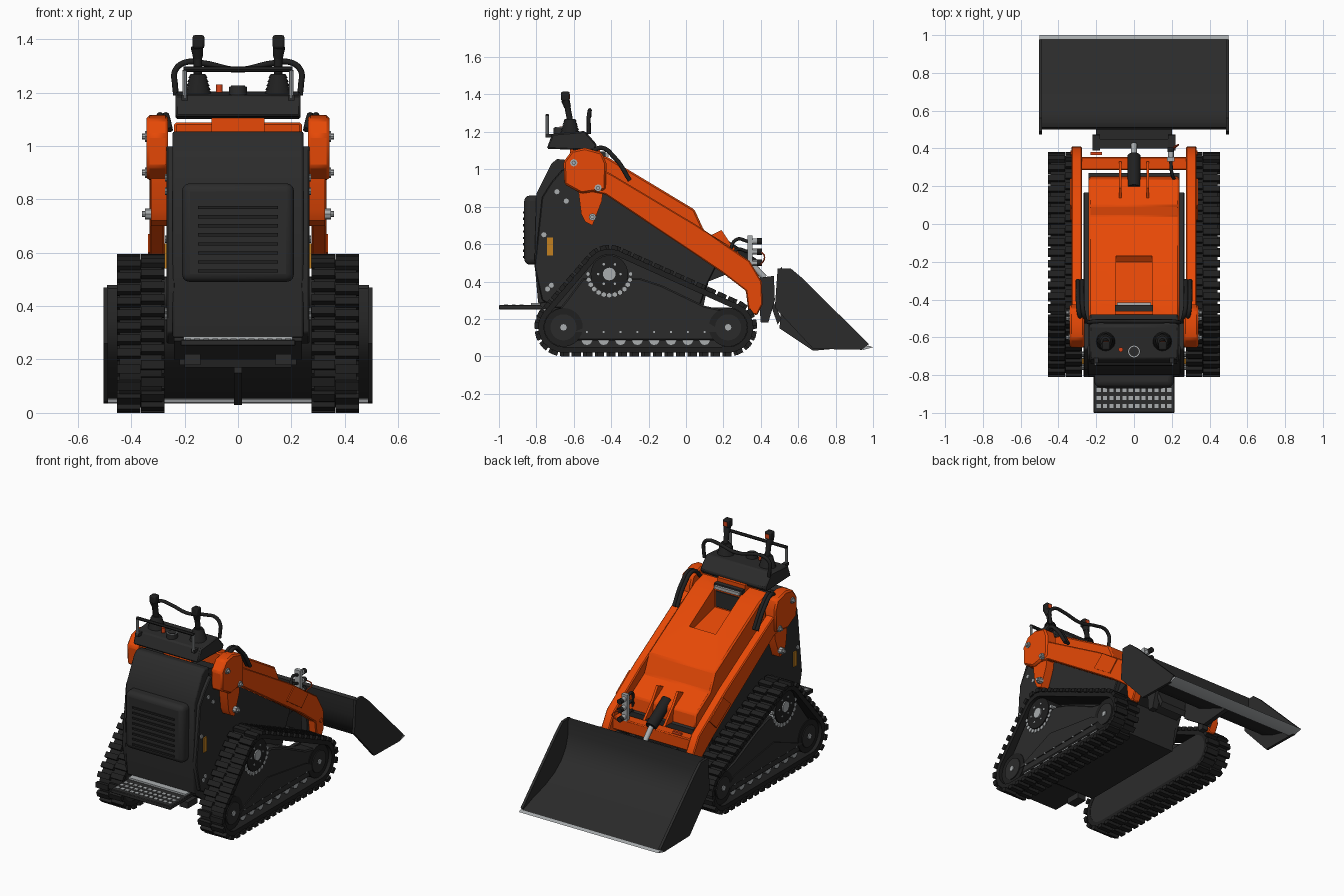
import bpy, bmesh, math
from mathutils import Vector, Matrix

cube = bpy.data.objects.get("Cube")
if cube:
    bpy.data.objects.remove(cube)

def material(name, rgb):
    m = bpy.data.materials.new(name)
    m.use_nodes = True
    m.diffuse_color = (*rgb, 1)
    m.node_tree.nodes["Principled BSDF"].inputs["Base Color"].default_value = (*rgb, 1)
    return m

ORANGE = material("orange paint", (0.8, 0.066, 0.002))
DARK = material("charcoal steel", (0.024, 0.024, 0.024))
RUBBER = material("black rubber", (0.014, 0.014, 0.014))
STEEL = material("light steel", (0.4, 0.42, 0.43))
AMBER = material("amber reflector", (0.55, 0.22, 0.015))
RED = material("red plastic", (0.7, 0.06, 0.01))
made = []

def finish(name, bm, mat, bevel=0, segs=1):
    bmesh.ops.recalc_face_normals(bm, faces=bm.faces)
    me = bpy.data.meshes.new(name)
    bm.to_mesh(me)
    bm.free()
    me.materials.append(mat)
    ob = bpy.data.objects.new(name, me)
    bpy.context.collection.objects.link(ob)
    if bevel:
        b = ob.modifiers.new("bevel", "BEVEL")
        b.width, b.segments, b.limit_method = bevel, segs, "ANGLE"
    made.append(ob)
    return ob

def prism(name, pts, x0, x1, mat, bevel=0, segs=1):
    """Side profile of (y, z) points pushed out along x."""
    bm = bmesh.new()
    f = bm.faces.new([bm.verts.new((x0, y, z)) for y, z in pts])
    top = bmesh.ops.extrude_face_region(bm, geom=[f])["geom"]
    bmesh.ops.translate(bm, vec=(x1 - x0, 0, 0), verts=[v for v in top if isinstance(v, bmesh.types.BMVert)])
    return finish(name, bm, mat, bevel, segs)

def box(name, x, y, z, mat, bevel=0, segs=1):
    return prism(name, [(y[0], z[0]), (y[1], z[0]), (y[1], z[1]), (y[0], z[1])], x[0], x[1], mat, bevel, segs)

def add_cyl(bm, a, b, r, r2=None, n=20):
    a, b = Vector(a), Vector(b)
    m = Matrix.Translation((a + b) / 2) @ (b - a).to_track_quat("Z", "Y").to_matrix().to_4x4()
    bmesh.ops.create_cone(bm, cap_ends=True, segments=n, radius1=r, radius2=r if r2 is None else r2,
                          depth=(b - a).length, matrix=m)

def cyl(name, a, b, r, mat, r2=None, n=20):
    bm = bmesh.new()
    add_cyl(bm, a, b, r, r2, n)
    return finish(name, bm, mat)

def tube(name, pts, r, mat):
    cu = bpy.data.curves.new(name, "CURVE")
    cu.dimensions, cu.bevel_depth, cu.bevel_resolution, cu.resolution_u = "3D", r, 2, 6
    cu.use_fill_caps = True
    sp = cu.splines.new("BEZIER")
    sp.bezier_points.add(len(pts) - 1)
    for p, co in zip(sp.bezier_points, pts):
        p.co = co
        p.handle_left_type = p.handle_right_type = "AUTO"
    cu.materials.append(mat)
    bpy.context.collection.objects.link(bpy.data.objects.new(name, cu))

# Main body, operator panel and its padded cushion
prism("body", [(-.78, .27), (-.79, .86), (-.66, 1.04), (-.54, 1.02), (-.5, .88), (0, .56), (.27, .5), (.27, .46),
               (.12, .4), (.08, .2), (-.68, .2)], -.24, .24, DARK)
prism("operator_panel", [(-.79, .28), (-.81, .5), (-.8, .87), (-.72, 1.03), (-.69, 1.055), (-.64, 1.05), (-.7, .3)],
      -.245, .245, DARK, .008, 2)
box("back_cushion", (-.21, .21), (-.865, -.76), (.49, .86), DARK, .03, 3)
for i in range(8):
    z = .525 + i * .034
    box("cushion_rib", (-.15, .15), (-.872, -.86), (z, z + .012), RUBBER)
box("panel_sill", (-.205, .205), (-.83, -.78), (.27, .286), STEEL)

# Standing platform with a grid of grip pads
box("platform", (-.215, .215), (-1, -.74), (.25, .275), DARK, .004)
bm = bmesh.new()
for row in range(3):
    for col in range(12):
        pos = Matrix.Translation((-.187 + col * .034, -.963 + row * .042, .276))
        bmesh.ops.create_cube(bm, size=1, matrix=pos @ Matrix.Diagonal((.022, .02, .004, 1)))
finish("platform_pads", bm, STEEL)

# Hood with a sunken centre
hood = prism("hood", [(-.52, 1.09), (-.42, 1.065), (.045, .785), (.095, .675), (.24, .585), (.255, .47), (.15, .45),
                      (-.5, .84)], -.24, .24, ORANGE, .009)
cutter = prism("hood_recess_cutter", [(-.43, .94), (-.43, 1.2), (-.15, 1.1), (-.17, .9), (-.2, .88)], -.095, .095, ORANGE)
cutter.hide_render = cutter.hide_viewport = True
cut = hood.modifiers.new("recess", "BOOLEAN")
cut.operation, cut.object = "DIFFERENCE", cutter
box("recess_vent", (-.085, .085), (-.435, -.422), (.95, 1.05), DARK)
box("hood_latch", (-.1, .1), (-.46, -.43), (1.065, 1.095), DARK)
box("latch_bar", (-.09, .09), (-.43, -.415), (1.065, 1.085), STEEL)
box("neck", (-.1, .1), (-.62, -.46), (1.02, 1.12), ORANGE)

# Control console, gauge and levers
prism("console", [(-.745, 1.11), (-.715, 1.19), (-.54, 1.205), (-.475, 1.13), (-.49, 1.1)], -.235, .235, DARK, .008)
cyl("gauge", (0, -.675, 1.19), (0, -.675, 1.221), .034, DARK)
cyl("gauge_ring", (0, -.675, 1.22), (0, -.675, 1.223), .032, STEEL)
cyl("gauge_face", (0, -.675, 1.221), (0, -.675, 1.226), .026, DARK)
cyl("stop_button", (-.07, -.665, 1.2), (-.07, -.665, 1.23), .012, RED)
for s in (1, -1):
    x = s * .15
    for i in range(5):
        cyl("lever_boot", (x, -.62, 1.195 + i * .015), (x, -.62, 1.21 + i * .015), .052 - i * .004, RUBBER, .043 - i * .004)
    cyl("lever_stem", (x, -.62, 1.26), (x, -.635, 1.34), .016, RUBBER)
    cyl("lever_grip", (x, -.632, 1.33), (x + s * .004, -.645, 1.37), .018, RUBBER, .023)
    box("lever_cap", (x - .02, x + .024), (-.668, -.622), (1.365, 1.415), RUBBER, .008, 2)
    box("lever_switch", (x - .011, x + .015), (-.625, -.619), (1.377, 1.403), RED)
    cyl("rail_post", (s * .2, -.742, 1.18), (s * .2, -.742, 1.285), .009, STEEL, n=10)
    box("post_foot", (s * .2 - .012, s * .2 + .012), (-.75, -.71), (1.17, 1.19), DARK)
cyl("front_rail", (-.205, -.742, 1.287), (.205, -.742, 1.287), .01, RUBBER, n=12)
hoop = [(.232, -.52, 1.19), (.236, -.52, 1.23), (.236, -.52, 1.28), (.2, -.515, 1.312), (.13, -.515, 1.31)]
tube("grab_hoop", [(-x, y, z) for x, y, z in hoop] + [(0, -.515, 1.285)] + hoop[::-1], .011, RUBBER)

# Track geometry: path hugging two idlers and a high sprocket
WHEELS = [Vector((-.655, .155)), Vector((.225, .155)), Vector((-.41, .44))]

def track_path(r, wheels=WHEELS, n=96):
    out = []
    for i in range(n):
        d = Vector((math.cos(math.tau * i / n), math.sin(math.tau * i / n)))
        out.append(max(wheels, key=lambda c: c.dot(d)) + d * r)
    return out

def band(name, x0, x1):
    bm = bmesh.new()
    loops = [[bm.verts.new((x, p.x, p.y)) for p in track_path(r)]
             for x, r in ((x0, .104), (x0, .135), (x1, .135), (x1, .104))]
    for k in range(4):
        a, b = loops[k], loops[(k + 1) % 4]
        for i in range(len(a)):
            j = (i + 1) % len(a)
            bm.faces.new((a[i], a[j], b[j], b[i]))
    finish(name, bm, RUBBER)

def lugs(name, s, count=46):
    bm = bmesh.new()
    pts = track_path(.143)
    segs = list(zip(pts, pts[1:] + pts[:1]))
    step = sum((b - a).length for a, b in segs) / count
    for half, x in enumerate((.319, .41)):
        walk = step * (.15 + .25 * half)
        for a, b in segs:
            length = (b - a).length
            while walk < length:
                p, t = a.lerp(b, walk / length), (b - a) / length
                rot = Matrix(((1, 0, 0), (0, t.x, -t.y), (0, t.y, t.x))).to_4x4()
                size = Matrix.Diagonal((.088, .034, .024, 1))
                bmesh.ops.create_cube(bm, size=1, matrix=Matrix.Translation((s * x, p.x, p.y)) @ rot @ size)
                walk += step
            walk -= length
    finish(name, bm, RUBBER)

def bolt(y, z, x0, x1, r=.014):
    cyl("bolt", (x0, y, z), (x1, y, z), r, STEEL, n=8)

ARM = [(-.6, .95), (-.45, 1.0), (-.4, .975), (.06, .7), (.34, .51), (.405, .4), (.41, .28), (.38, .22), (.335, .23),
       (.32, .35), (.19, .45), (-.43, .865), (-.55, .89)]
PIVOT = [(-.65, .92), (-.655, 1.04), (-.61, 1.1), (-.54, 1.115), (-.45, 1.09), (-.425, 1.03), (-.43, .89), (-.56, .87)]
TAB = [(-.58, .92), (-.56, .76), (-.54, .72), (-.5, .7), (-.45, .83), (-.44, .92)]
PLATE = [(-.77, .3), (-.81, .48), (-.77, .85), (-.72, .93), (-.66, 1.0), (-.45, .94), (.17, .5), (.12, .4), (.07, .26), (-.7, .26)]
FRAME = [(-.75, .16), (-.72, .1), (-.62, .085), (.19, .085), (.29, .1), (.32, .16), (.28, .23), (.1, .27),
         (-.13, .38), (-.25, .42), (-.55, .42), (-.64, .3)]

for s, side in ((1, "left"), (-1, "right")):
    # Tracks with frame, sprocket, idlers, rollers and inner guard
    band(side + "_track", s * .285, s * .443)
    lugs(side + "_track_lugs", s)
    prism(side + "_track_frame", FRAME, s * .31, s * .416, DARK, .008)
    prism(side + "_frame_rib", [(-.6, .13), (.2, .13), (.1, .19), (-.3, .25)], s * .414, s * .422, DARK)
    prism(side + "_inner_guard", track_path(.106, WHEELS[:2]), s * .287, s * .312, DARK)
    sy, sz = WHEELS[2]
    cyl(side + "_sprocket", (s * .29, sy, sz), (s * .424, sy, sz), .1, RUBBER, n=32)
    cyl(side + "_sprocket_hub", (s * .4, sy, sz), (s * .432, sy, sz), .034, STEEL)
    bm = bmesh.new()
    for i in range(24):
        a = math.tau * i / 24
        c, d = math.cos(a), math.sin(a)
        if d < .1:
            add_cyl(bm, (s * .35, sy + .114 * c, sz + .114 * d), (s * .42, sy + .114 * c, sz + .114 * d), .013, n=6)
        if i % 4 == 0:
            add_cyl(bm, (s * .4, sy + .06 * c, sz + .06 * d), (s * .429, sy + .06 * c, sz + .06 * d), .007, n=8)
    finish(side + "_sprocket_teeth", bm, STEEL)
    for w in WHEELS[:2]:
        cyl(side + "_idler", (s * .3, *w), (s * .42, *w), .103, RUBBER, n=32)
        cyl(side + "_idler_cap", (s * .41, *w), (s * .426, *w), .07, DARK, n=24)
        bolt(w.x, w.y, s * .42, s * .432, .018)
    for i in range(8):
        y = -.53 + i * .09
        cyl(side + "_roller", (s * .32, y, .088), (s * .41, y, .088), .03, STEEL, n=14)
        bolt(y, .13, s * .41, s * .424, .006)
    cyl(side + "_drive_axle", (s * .22, sy, sz), (s * .3, sy, sz), .07, DARK)

    # Body side plate, reflector and fasteners
    prism(side + "_side_plate", PLATE, s * .235, s * .268, DARK, .005)
    box(side + "_reflector", (s * .268, s * .276), (-.742, -.712), (.54, .635), AMBER)
    for y, z in ((-.69, .88), (-.64, .83), (-.76, .65), (-.74, .36), (-.72, .38)):
        bolt(y, z, s * .26, s * .274)

    # Lift arm with rear pivot housing and bracket
    prism(side + "_lift_arm", ARM, s * .275, s * .332, ORANGE, .006)
    prism(side + "_arm_pivot", PIVOT, s * .262, s * .342, ORANGE, .01)
    prism(side + "_arm_bracket", TAB, s * .268, s * .325, ORANGE)
    prism(side + "_arm_cover", [(.02, .6), (.1, .67), (.24, .57), (.17, .5)], s * .33, s * .338, ORANGE)
    for y, z in ((-.6, 1.035), (-.47, .9), (-.5, .745)):
        bolt(y, z, s * .32, s * .348, .02)
        bolt(y, z, s * .34, s * .36, .011)
    cyl(side + "_arm_pin", (s * .33, .375, .34), (s * .337, .375, .34), .014, ORANGE, n=12)
    for k in (0, .022):
        tube(side + "_arm_hose", [(s * (.255 + k), -.52, 1.06), (s * (.27 + k), -.46, 1.115), (s * (.275 + k), -.38, 1.06),
                                  (s * (.275 + k), -.3, .94)], .012, RUBBER)

    # Tilt cylinder brackets and bucket mount
    prism(side + "_tilt_bracket", [(.12, .6), (.13, .645), (.19, .675), (.24, .6), (.33, .5), (.24, .5)],
          s * .065, s * .08, ORANGE)
    prism(side + "_mount_ear", [(.39, .3), (.39, .42), (.47, .43), (.475, .3), (.44, .18), (.4, .18)], s * .18, s * .22, DARK)
    box(side + "_step_tab", (s * .14, s * .2), (-.8, -.7), (.18, .22), DARK)

# Cross tube, tilt cylinder and valve block
box("arm_cross_tube", (-.28, .28), (.285, .355), (.4, .48), ORANGE, .006)
cyl("tilt_cylinder", (0, .19, .6), (0, .36, .49), .035, RUBBER)
cyl("tilt_rod", (0, .35, .495), (0, .42, .42), .016, STEEL)
box("mount_bar", (-.22, .22), (.4, .45), (.34, .42), DARK)
prism("mount_plate", [(.43, .34), (.445, .34), (.51, .2), (.49, .17)], -.2, .2, DARK)
box("valve_block", (.175, .215), (.33, .355), (.46, .645), STEEL)
for z in (.5, .56, .615):
    cyl("valve_coupler", (.195, .35, z), (.195, .385, z), .016, STEEL, n=12)
    cyl("valve_cap", (.195, .38, z), (.195, .405, z), .017, RUBBER, n=12)
    tube("valve_hose", [(.195, .33, z), (.2, .27, z + .01), (.22, .23, z - .08)], .009, RUBBER)
tube("red_strap", [(.2, .4, .56), (.235, .42, .53), (.21, .4, .49)], .004, RED)
box("valve_lever", (-.23, -.17), (.365, .38), (.5, .515), RED)

# Bucket: curved shell between deeper side plates, cutting edge and gusset
CURVE = [(.5, .465), (.502, .36), (.525, .28), (.57, .215), (.64, .16), (.74, .115), (.86, .082), (.982, .055)]
prism("bucket_shell", CURVE + [(y + .012, z + .014) for y, z in CURVE[-2::-1]], -.49, .49, DARK)
for s in (1, -1):
    prism("bucket_side", [(.49, .47), (.56, .47), (.62, .42), (.978, .065), (.94, .035), (.68, .04), (.475, .26)],
          s * .486, s * .503, DARK)
prism("cutting_edge", [(.9, .038), (.895, .052), (.98, .056), (1.0, .048), (.95, .035)], -.5, .5, STEEL)
prism("bucket_gusset", [(.51, .3), (.5, .15), (.68, .03), (.9, .05), (.74, .12), (.57, .22)], -.015, .015, DARK)

# Smooth round parts while keeping edges crisp
bpy.ops.object.select_all(action="DESELECT")
for ob in made:
    if ob is not cutter:
        ob.select_set(True)
bpy.context.view_layer.objects.active = made[0]
bpy.ops.object.shade_smooth_by_angle(angle=math.radians(30))
